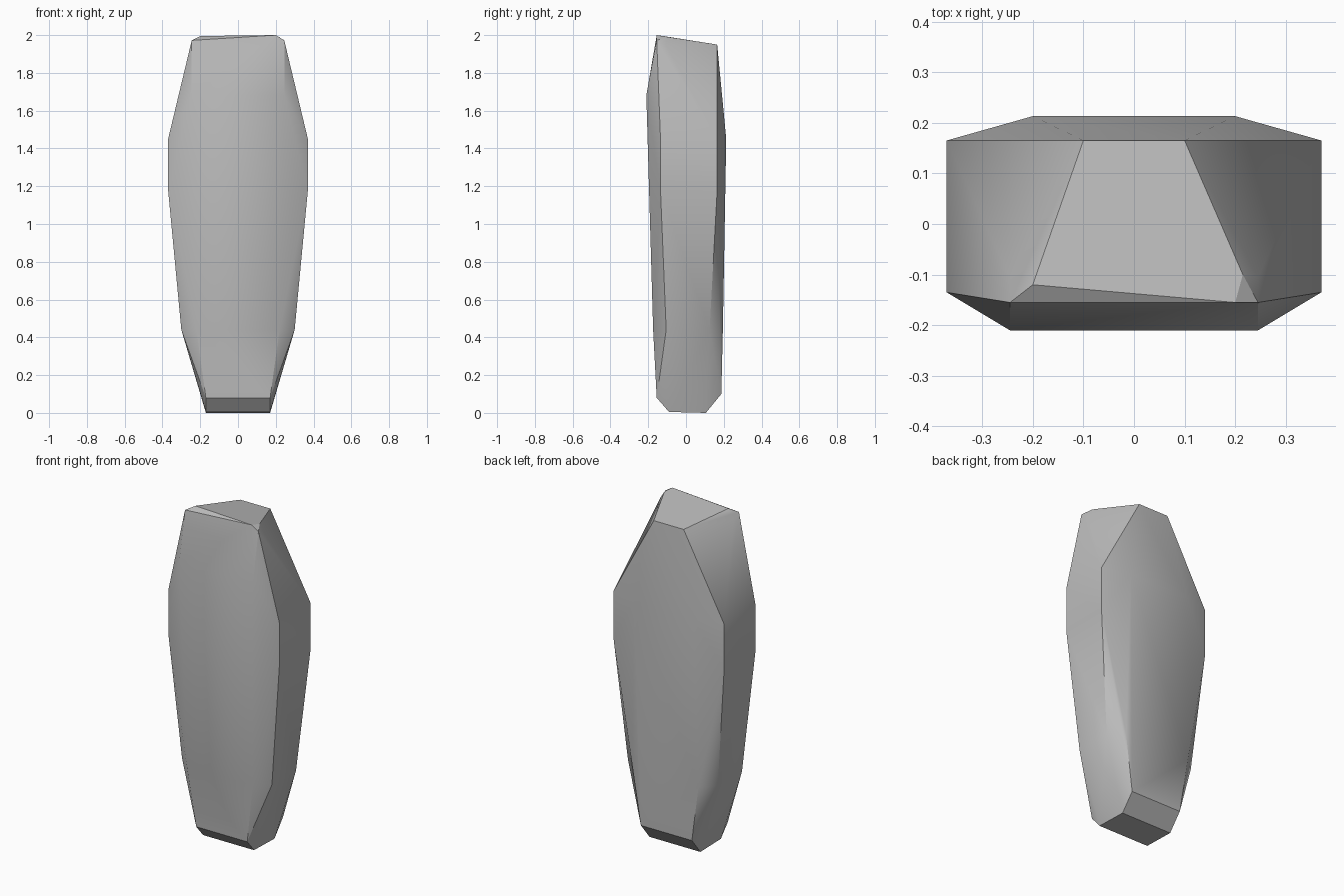
import bpy
import bmesh
import math

cube = bpy.data.objects.get("Cube")
if cube:
    bpy.data.objects.remove(cube, do_unlink=True)

# Plain grey stone
stone = bpy.data.materials.new("grey_stone")
stone.use_nodes = True
colour = (0.5, 0.5, 0.5, 1)
stone.diffuse_color = colour
stone.node_tree.nodes["Principled BSDF"].inputs["Base Color"].default_value = colour

# Mirrored corners of the slab, from the base upward
corners = [
    # chamfered base
    (0.17, -0.155, 0.08), (0.17, -0.09, 0.005), (0.17, 0.105, 0), (0.17, 0.187, 0.1),
    # lower waist
    (0.3, -0.105, 0.44), (0.3, 0.125, 0.44), (0.22, -0.174, 0.44), (0.22, 0.195, 0.44),
    # broad shoulders
    (0.37, -0.135, 1.18), (0.37, 0.165, 1.18), (0.37, -0.135, 1.45), (0.37, 0.165, 1.45),
    # bulge of the front and back
    (0.2, -0.2, 1.2), (0.2, 0.207, 1.1), (0.245, -0.21, 1.68), (0.2, 0.213, 1.45),
    # sloping crown
    (0.245, -0.155, 1.972), (0.245, -0.105, 1.945), (0.1, 0.165, 1.95),
]
# Uneven chips along the top edge
chips = [(-0.2, -0.12, 1.995), (0.2, -0.155, 2.0), (0.215, -0.1, 1.991)]

# Wrap the corners in one faceted solid
bm = bmesh.new()
for x, y, z in corners:
    for side in (1, -1):
        bm.verts.new((side * x, y, z))
for point in chips:
    bm.verts.new(point)
hull = bmesh.ops.convex_hull(bm, input=bm.verts[:])
unused = [v for v in bm.verts if not v.link_faces]
bmesh.ops.delete(bm, geom=unused, context="VERTS")
bmesh.ops.dissolve_limit(bm, angle_limit=math.radians(1), verts=bm.verts[:], edges=bm.edges[:])
bmesh.ops.recalc_face_normals(bm, faces=bm.faces[:])

# Soft shading with crisp ridges
for face in bm.faces:
    face.smooth = True
for edge in bm.edges:
    edge.smooth = edge.calc_face_angle(0) < math.radians(30)

mesh = bpy.data.meshes.new("stone_slab")
bm.to_mesh(mesh)
bm.free()
mesh.materials.append(stone)
slab = bpy.data.objects.new("stone_slab", mesh)
bpy.context.collection.objects.link(slab)
